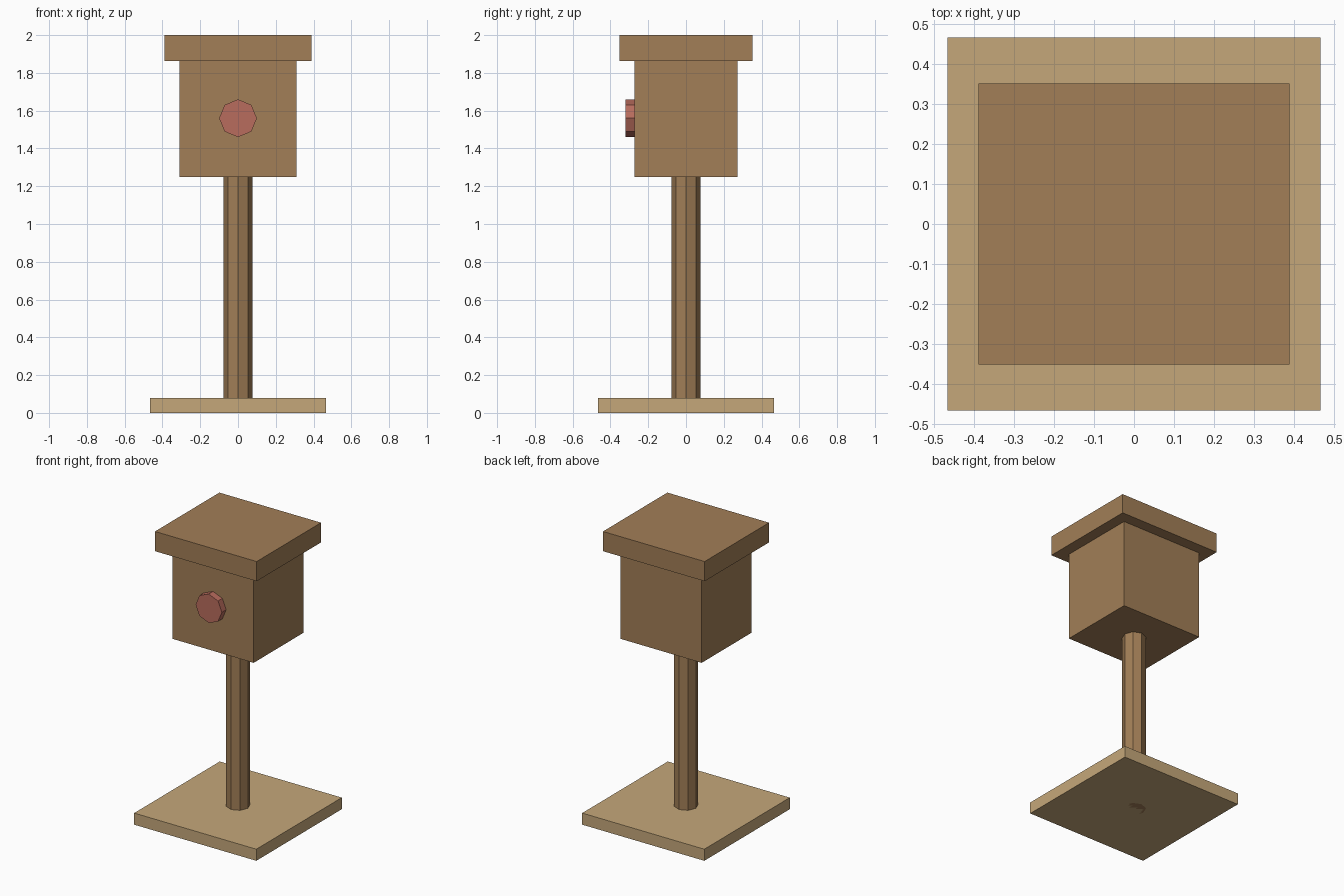
import bpy
from math import pi

if "Cube" in bpy.data.objects:
    bpy.data.objects.remove(bpy.data.objects["Cube"])


def material(name, rgb):
    m = bpy.data.materials.new(name)
    m.diffuse_color = (*rgb, 1)
    m.use_nodes = True
    m.node_tree.nodes["Principled BSDF"].inputs["Base Color"].default_value = m.diffuse_color
    return m


wood = material("brown_wood", (0.36, 0.21, 0.095))
pale = material("pale_wood", (0.56, 0.39, 0.195))
red = material("faded_red", (0.48, 0.15, 0.11))


def finish(name, mat):
    ob = bpy.context.object
    ob.name = name
    bpy.ops.object.transform_apply(location=False, rotation=True, scale=True)
    ob.data.materials.append(mat)
    return ob


def box(name, width, depth, z0, z1, mat):
    bpy.ops.mesh.primitive_cube_add(size=1, location=(0, 0, (z0 + z1) / 2))
    bpy.context.object.scale = (width, depth, z1 - z0)
    return finish(name, mat)


def octagon(name, radius, length, location, rotation, mat):
    bpy.ops.mesh.primitive_cylinder_add(vertices=8, radius=radius, depth=length,
                                        location=location, rotation=rotation)
    return finish(name, mat)


# Ground plate and post
box("base", 0.932, 0.932, 0, 0.08, pale)
octagon("post", 0.076, 1.25, (0, 0, 0.625), (0, 0, 0), wood)

# House with overhanging flat roof
box("house", 0.62, 0.544, 1.25, 1.864, wood)
box("roof", 0.776, 0.702, 1.864, 2.0, wood)

# Round entrance disc on the front wall
octagon("entrance", 0.1, 0.06, (0, -0.289, 1.56), (pi / 2, 0, 0), red)
